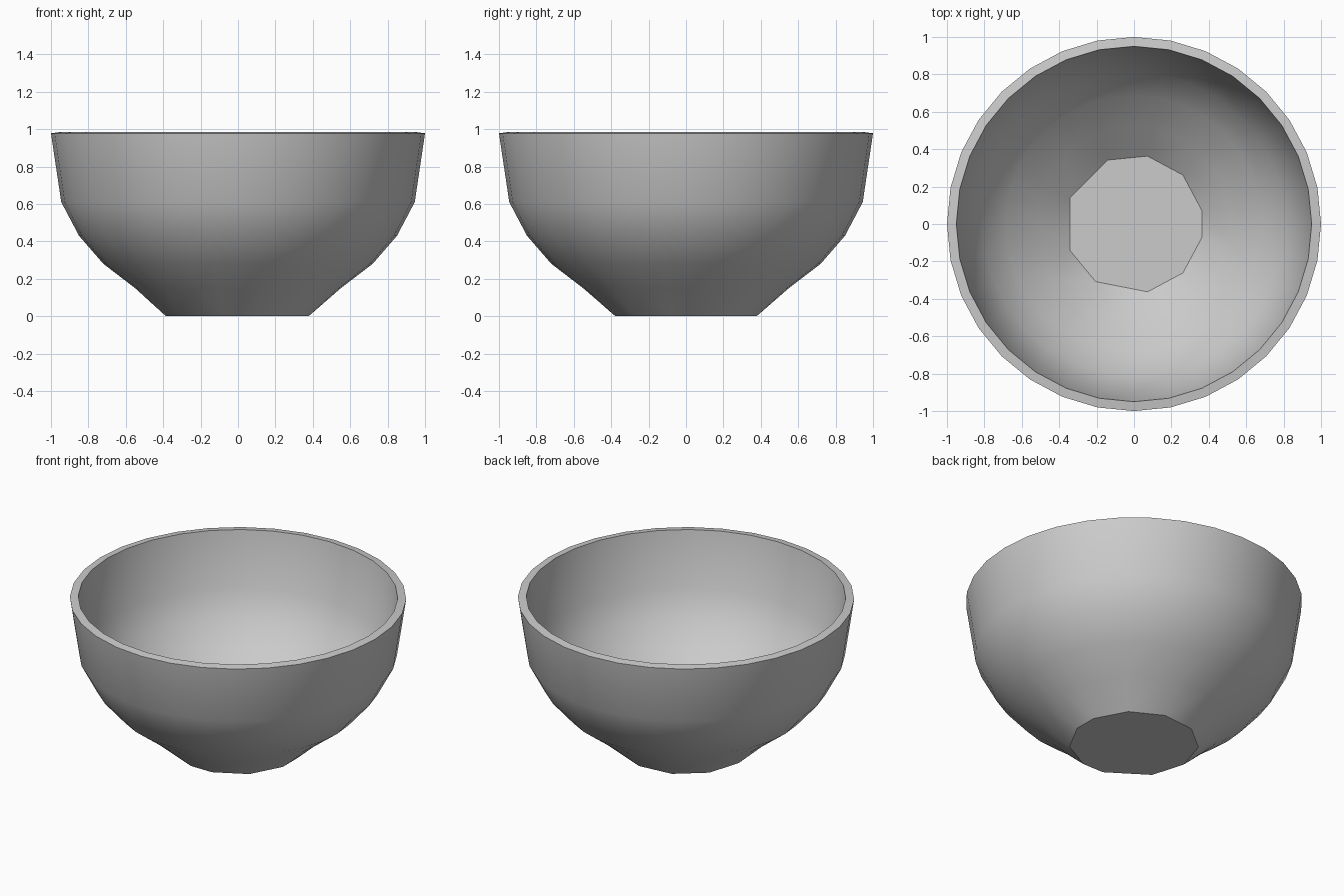
import bpy, bmesh
from math import cos, sin, pi

cube = bpy.data.objects.get("Cube")
if cube:
    bpy.data.objects.remove(cube)

SIDES = 32
# Wall profile as (radius, height): outer base, up to the rim, down to the inner floor
PROFILE = [(0.385, 0.0), (0.55, 0.15), (0.72, 0.28), (0.85, 0.43), (0.945, 0.61),
           (1.0, 0.978), (0.95, 0.985),
           (0.897, 0.627), (0.81, 0.46), (0.686, 0.315), (0.52, 0.19), (0.37, 0.05)]
# Corners kept on the two coarse end rings, as steps around the circle
BASE_STEPS = [1, 4, 7, 10, 13, 16, 19, 23, 25, 28, 31]
FLOOR_STEPS = [1, 4, 7, 10, 14, 18, 21, 25, 28, 31]


def nearest(step, kept):
    return min(kept, key=lambda k: min((k - step) % SIDES, (step - k) % SIDES))


def add_ring(bm, radius, height, kept=None):
    """One ring of vertices; a coarse ring shares its kept corners."""
    steps = kept or range(SIDES)
    made = {s: bm.verts.new((radius * cos(2 * pi * s / SIDES),
                             radius * sin(2 * pi * s / SIDES), height)) for s in steps}
    return [made[nearest(s, kept) if kept else s] for s in range(SIDES)]


def unique(verts):
    return list(dict.fromkeys(verts))


bm = bmesh.new()
rings = []
for i, (radius, height) in enumerate(PROFILE):
    kept = BASE_STEPS if i == 0 else FLOOR_STEPS if i == len(PROFILE) - 1 else None
    rings.append(add_ring(bm, radius, height, kept))

# Walls and rim
for low, high in zip(rings, rings[1:]):
    for s in range(SIDES):
        t = (s + 1) % SIDES
        bm.faces.new(unique([low[s], low[t], high[t], high[s]]))

# Underside and inner floor
bm.faces.new(unique(reversed(rings[0])))
bm.faces.new(unique(rings[-1]))
bmesh.ops.recalc_face_normals(bm, faces=bm.faces[:])

mesh = bpy.data.meshes.new("bowl")
bm.to_mesh(mesh)
bm.free()
bowl = bpy.data.objects.new("bowl", mesh)
bpy.context.collection.objects.link(bowl)

# Plain grey material
grey = bpy.data.materials.new("light grey")
grey.use_nodes = True
colour = (0.6, 0.6, 0.6, 1.0)
grey.diffuse_color = colour
grey.node_tree.nodes["Principled BSDF"].inputs["Base Color"].default_value = colour
mesh.materials.append(grey)

# Smooth walls with crisp rim, base and floor edges
bpy.ops.object.select_all(action="DESELECT")
bowl.select_set(True)
bpy.context.view_layer.objects.active = bowl
bpy.ops.object.shade_smooth_by_angle(angle=pi / 6)
